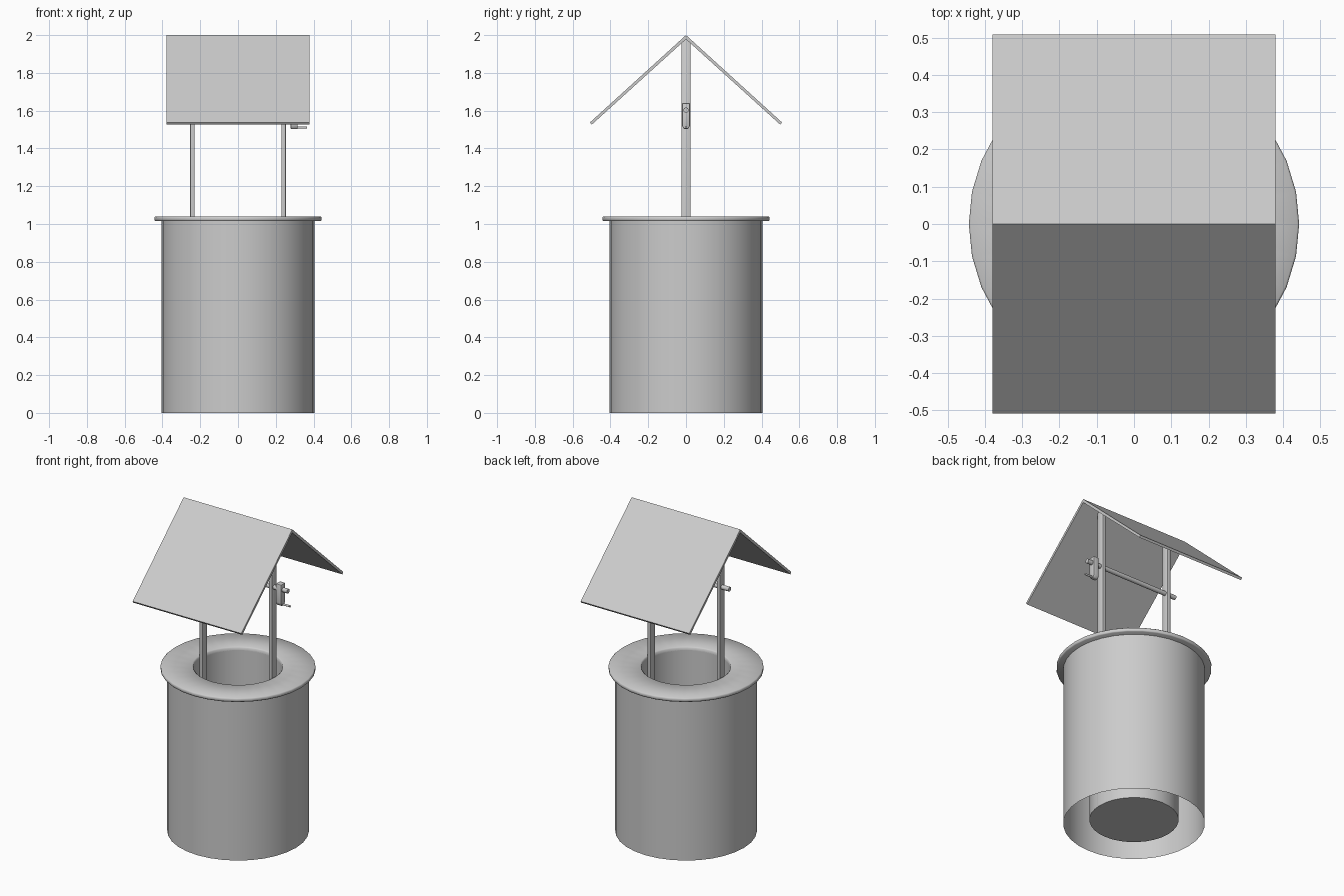
import bpy, bmesh, math

if "Cube" in bpy.data.objects:
    bpy.data.objects.remove(bpy.data.objects["Cube"])

SEGS = 32


def finish(name, bm, angle=40):
    me = bpy.data.meshes.new(name)
    bm.to_mesh(me)
    bm.free()
    ob = bpy.data.objects.new(name, me)
    bpy.context.collection.objects.link(ob)
    bpy.ops.object.select_all(action='DESELECT')
    bpy.context.view_layer.objects.active = ob
    ob.select_set(True)
    bpy.ops.object.shade_smooth_by_angle(angle=math.radians(angle))
    return ob


def lathe(name, profile, cap_end=False, angle=40):
    """Revolve (radius, z) points around z; upward profiles face outward."""
    bm = bmesh.new()
    rings = []
    for r, z in profile:
        rings.append([bm.verts.new((r * math.cos(2 * math.pi * i / SEGS),
                                    r * math.sin(2 * math.pi * i / SEGS), z))
                      for i in range(SEGS)])
    if profile[0] == profile[-1]:
        for v in rings.pop():
            bm.verts.remove(v)
        rings.append(rings[0])
    for a, b in zip(rings, rings[1:]):
        for i in range(SEGS):
            j = (i + 1) % SEGS
            bm.faces.new((a[i], a[j], b[j], b[i]))
    if cap_end:
        bm.faces.new(rings[-1])
    return finish(name, bm, angle)


def extrude_x(name, outline, x0, x1, bevel=0.0):
    """Extrude a (y, z) outline along x."""
    bm = bmesh.new()
    a = [bm.verts.new((x0, y, z)) for y, z in outline]
    b = [bm.verts.new((x1, y, z)) for y, z in outline]
    n = len(outline)
    bm.faces.new(a)
    bm.faces.new(b[::-1])
    for i in range(n):
        bm.faces.new((a[i], b[i], b[(i + 1) % n], a[(i + 1) % n]))
    bmesh.ops.recalc_face_normals(bm, faces=bm.faces)
    if bevel:
        bmesh.ops.bevel(bm, geom=bm.edges[:], offset=bevel, segments=2,
                        profile=0.5, affect='EDGES')
    return finish(name, bm)


def circle(r, z, n=16):
    return [(r * math.cos(2 * math.pi * i / n), z + r * math.sin(2 * math.pi * i / n))
            for i in range(n)]


# Well body: open-bottomed outer wall and inner shaft with a floor
lathe("well_wall", [(0.405, 0), (0.405, 1.02)])
lathe("well_shaft", [(0.255, 1.02), (0.255, 0.025)], cap_end=True)

# Overhanging rim, softly shaded
lathe("well_rim", [(0.255, 1.015), (0.438, 1.015), (0.443, 1.02), (0.443, 1.035),
                   (0.438, 1.04), (0.262, 1.04), (0.255, 1.034), (0.255, 1.015)],
      angle=80)

# Posts with peaked tops under the roof
post = [(-0.024, 0.025), (0.024, 0.025), (0.024, 1.962), (0, 1.983), (-0.024, 1.962)]
for side, x in (("left", -0.2415), ("right", 0.2415)):
    extrude_x("post_" + side, post, x - 0.0115, x + 0.0115, 0.003)

# Gable roof
half = [(0.499, 1.526), (0.508, 1.538)]
extrude_x("roof", [(0, 1.978), half[0], half[1], (0, 2.0)]
          + [(-y, z) for y, z in reversed(half)], -0.379, 0.379)

# Axle, crank arm and handle
extrude_x("axle", circle(0.014, 1.603), -0.305, 0.35)
extrude_x("crank_arm", [(-0.021, 1.52), (-0.012, 1.503), (0.012, 1.503), (0.021, 1.52),
                        (0.021, 1.64), (-0.021, 1.64)], 0.278, 0.316, 0.005)
extrude_x("crank_handle", circle(0.006, 1.511), 0.3, 0.364)
